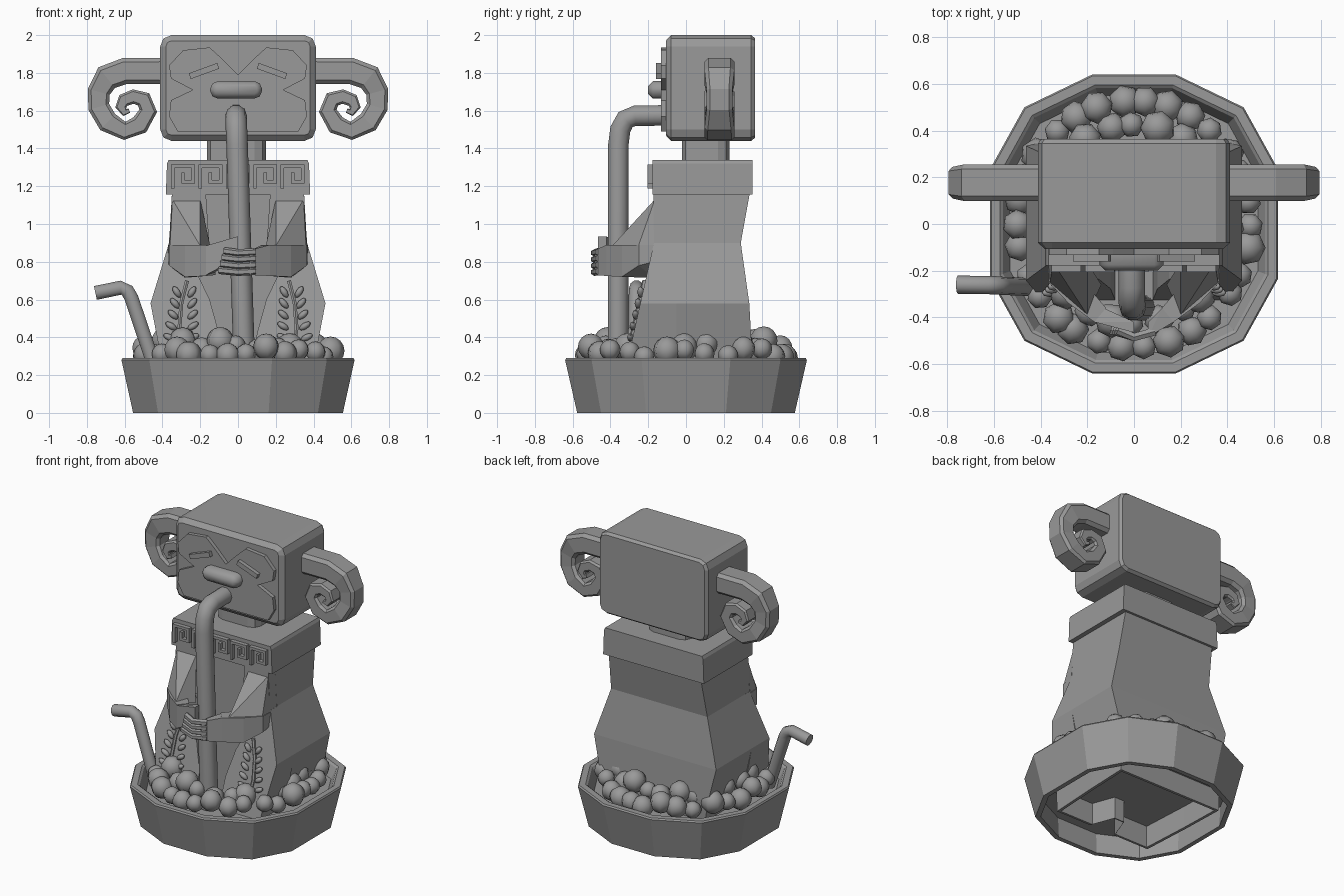
import bpy, bmesh, math, random
from mathutils import Vector, Matrix

if "Cube" in bpy.data.objects:
    bpy.data.objects.remove(bpy.data.objects["Cube"])

stone = bpy.data.materials.new("grey stone")
stone.use_nodes = True
GREY = (0.32, 0.32, 0.32, 1)
stone.diffuse_color = GREY
stone.node_tree.nodes["Principled BSDF"].inputs["Base Color"].default_value = GREY


def finish(name, bm, smooth=None):
    bmesh.ops.recalc_face_normals(bm, faces=bm.faces[:])
    mesh = bpy.data.meshes.new(name)
    bm.to_mesh(mesh)
    bm.free()
    mesh.materials.append(stone)
    ob = bpy.data.objects.new(name, mesh)
    bpy.context.collection.objects.link(ob)
    if smooth:
        bpy.ops.object.select_all(action='DESELECT')
        ob.select_set(True)
        bpy.context.view_layer.objects.active = ob
        bpy.ops.object.shade_smooth_by_angle(angle=math.radians(smooth))
    return ob


def loft(name, rings, smooth=None):
    bm = bmesh.new()
    rows = [[bm.verts.new(p) for p in ring] for ring in rings]
    n = len(rows[0])
    for a, b in zip(rows, rows[1:]):
        for i in range(n):
            j = (i + 1) % n
            bm.faces.new((a[i], a[j], b[j], b[i]))
    bm.faces.new(rows[0])
    bm.faces.new(rows[-1])
    return finish(name, bm, smooth)


def hull(name, points, s=1):
    bm = bmesh.new()
    for x, y, z in points:
        bm.verts.new((x * s, y, z))
    bmesh.ops.convex_hull(bm, input=bm.verts[:])
    bmesh.ops.delete(bm, geom=[v for v in bm.verts if not v.link_faces], context='VERTS')
    return finish(name, bm)


def add_box(bm, lo, hi):
    lo, hi = Vector(lo), Vector(hi)
    m = Matrix.Translation((lo + hi) / 2) @ Matrix.Diagonal((*(hi - lo), 1))
    bmesh.ops.create_cube(bm, size=1, matrix=m)


def box(name, lo, hi):
    bm = bmesh.new()
    add_box(bm, lo, hi)
    return finish(name, bm)


def sweep_rings(path, sections, ref):
    """Sections of (along ref, across path) pairs carried along a planar path."""
    pts, ref, rings = [Vector(p) for p in path], Vector(ref), []
    for i, p in enumerate(pts):
        t = (pts[min(i + 1, len(pts) - 1)] - pts[max(i - 1, 0)]).normalized()
        across = t.cross(ref).normalized()
        rings.append([p + ref * a + across * b for a, b in sections[i]])
    return rings


def circle(r, n):
    return [(r * math.cos(k * math.tau / n), r * math.sin(k * math.tau / n)) for k in range(n)]


def tube(name, path, r, ref, n=10):
    return loft(name, sweep_rings(path, [circle(r, n)] * len(path), ref), 40)


def rounded_rect(w, h, r):
    """Corner-rounded rectangle with half sizes w and h, two facets per corner."""
    pts = []
    for k, (sx, sz) in enumerate(((1, 1), (-1, 1), (-1, -1), (1, -1))):
        for step in range(3):
            a = math.radians(90 * k + 45 * step)
            pts.append((sx * (w - r) + r * math.cos(a), sz * (h - r) + r * math.sin(a)))
    return pts


# Twelve-sided bowl, hollow underneath, where the notched robe hem shows
quarter = [(.617, .235), (.47, .5), (.18, .64)]
half = quarter + [(-x, y) for x, y in reversed(quarter)]
rim = half + [(-x, -y) for x, y in half]
hem = [(.39, .05), (.4, .35), (.13, .35)]
hem = hem + [(-x, y) for x, y in reversed(hem)]
hem += [(-.37, -.31), (-.1, -.31), (-.04, -.15), (.04, -.15), (.1, -.31), (.37, -.31)]


def ring(outline, scale, z):
    return [(x * scale, y * scale, z) for x, y in outline]


loft("bowl", [ring(rim, .86, .21), ring(rim, .91, .28), ring(rim, .93, .29), ring(rim, .99, .29),
              ring(rim, 1, .28), ring(rim, .9, 0), ring(rim, .85, 0), ring(rim, .86, .14),
              ring(hem, 1, .14), ring(hem, .99, 0), ring(hem, .94, 0), ring(hem, .94, .15)])

# Balls heaped around the rim
random.seed(4)
bm = bmesh.new()
for count, reach, height in ((30, .83, .31), (24, .67, .345)):
    for k in range(count):
        a = math.tau * (k + random.uniform(-.15, .15)) / count
        r = random.choice((.055, .065, .07, .075))
        spot = (.6 * reach * math.cos(a), .635 * reach * math.sin(a), height + random.uniform(-.02, .04))
        m = Matrix.Translation(spot) @ Matrix.Rotation(random.random(), 4, 'Z')
        bmesh.ops.create_uvsphere(bm, u_segments=7, v_segments=8, radius=r, matrix=m)
finish("balls", bm, 80)

# Robe core with flared skirt
loft("robe_body", [[(-w, -.1, z), (w, -.1, z), (w, back, z), (-w, back, z)]
                   for z, w, back in ((.17, .38, .345), (.35, .41, .348), (.58, .463, .335),
                                      (.9, .365, .29), (1.16, .35, .337))])


def panel_y(z):
    return -.17 - (.9 - z) * .225


for s, side in ((1, "left"), (-1, "right")):
    # Skirt panel over the leg
    outline = [(.365, .9), (.463, .58), (.39, .2), (.08, .2), (.1, .42), (.15, .6), (.27, .85)]
    hull(side + "_skirt_panel", [(x, y, z) for x, z in outline for y in (panel_y(z), -.05)], s)

    # Shoulder, sleeve and forearm
    hull(side + "_shoulder", [(x, y, z) for x, z in ((.35, 1.16), (.17, 1.16), (.365, .88), (.15, .86))
                              for y in (-.172, -.05)], s)
    hull(side + "_sleeve", [(.347, -.165, 1.13), (.2, -.165, 1.13), (.368, -.17, .88), (.36, -.25, .89),
                            (.2, -.39, .885), (.14, -.26, .85)], s)
    hull(side + "_forearm", [(x, y, z) for x, y, low in ((.37, -.17, .8), (.28, -.17, .715), (.365, -.25, .78),
                                                         (.28, -.34, .72), (.17, -.42, .725), (.12, -.36, .73))
                             for z in (low, .89)], s)

    # Leaf branch on the skirt
    stem = [(s * x, panel_y(z) - .005, z) for x, z in ((.29, .3), (.31, .45), (.3, .58), (.27, .7))]
    tube(side + "_stem", stem, .012, (0, 1, 0), 6)
    bm = bmesh.new()
    for k in range(5):
        z = .4 + k * .06
        mid = .3 - .004 * k
        for d in (-1, 1):
            m = (Matrix.Translation((s * (mid + d * (.064 - k * .006)), panel_y(z) - .012, z))
                 @ Matrix.Rotation(-s * d * math.radians(25 + 8 * k), 4, 'Y')
                 @ Matrix.Diagonal((.034, .018, .017, 1)))
            bmesh.ops.create_uvsphere(bm, u_segments=8, v_segments=6, radius=1, matrix=m)
    finish(side + "_leaves", bm, 40)

    # Curled ear
    curl = [(.4, 1.81, .07), (.60, 1.81, .07), (.695, 1.775, .07), (.737, 1.70, .06), (.737, 1.62, .057),
            (.69, 1.54, .058), (.60, 1.493, .048), (.52, 1.525, .052), (.475, 1.60, .047), (.5, 1.66, .044),
            (.555, 1.675, .038), (.605, 1.655, .036), (.62, 1.62, .03), (.6, 1.59, .02), (.575, 1.6, .012)]
    sections = []
    for x, z, w in curl:
        d = .068 if x > .7 else .079
        c = w * .3
        sections.append([(d, w - c), (d - c, w), (c - d, w), (-d, w - c),
                         (-d, c - w), (c - d, -w), (d - c, -w), (d, c - w)])
    loft(side + "_ear", sweep_rings([(s * x, .177, z) for x, z, w in curl], sections, (0, 1, 0)))

    # Slit eye
    eye = box(side + "_eye", (-.08, -.025, -.016), (.08, .025, .016))
    eye.location = (s * .18, -.135, 1.81)
    eye.rotation_euler.y = s * math.radians(20)

# Hands around the drinking straw
hull("right_hand", [(-.17, -.42, .73), (-.17, -.42, .885), (-.13, -.36, .74), (-.13, -.36, .885),
                    (0, -.42, .82), (0, -.465, .82), (0, -.42, .935), (0, -.465, .935)])
hull("left_palm", [(.17, -.42, .725), (.17, -.42, .89), (.12, -.36, .73), (.12, -.36, .885),
                   (.06, -.485, .73), (.06, -.485, .86), (.06, -.42, .73), (.06, -.42, .86)])
for k in range(4):
    z = .745 + k * .034
    tube("left_finger_%d" % (k + 1), [(.09, -.46, z + .005), (0, -.485, z), (-.1 + .01 * k, -.455, z + .01)],
         .02, (0, 0, 1), 6)

# Collar with raised key pattern
loft("collar", [[(-w, -.177, z), (w, -.177, z), (w, .352, z), (-w, .352, z)]
                for z, w in ((1.155, .382), (1.32, .376), (1.34, .367))])
key = [(0, 0), (0, 4), (4, 4), (4, 1), (2, 1), (2, 2.5)]
step, bar = .027, .009
bm = bmesh.new()
for k in range(5):
    x0, z0 = -.345 + k * .145, 1.197
    for (ax, az), (bx, bz) in zip(key, key[1:]):
        xs, zs = sorted((ax, bx)), sorted((az, bz))
        add_box(bm, (x0 + xs[0] * step - bar, -.205, z0 + zs[0] * step - bar),
                (x0 + xs[1] * step + bar, -.17, z0 + zs[1] * step + bar))
finish("collar_key_pattern", bm)

# Neck and head
neck = rounded_rect(.155, .125, .06)
loft("neck", [[(x - .008, y + .105, z) for x, y in neck] for z in (1.32, 1.47)])
loft("head", [[(x, y, z + 1.72) for x, z in rounded_rect(.412 - inset, .28 - inset, .06 - inset)]
              for y, inset in ((-.107, .03), (-.08, 0), (.345, 0), (.364, .015))])

# Heart-shaped face plate
cheek = [(.09, 1.88), (.15, 1.935), (.29, 1.92), (.365, 1.84), (.355, 1.77), (.24, 1.71),
         (.355, 1.655), (.365, 1.57), (.32, 1.49)]
face = [(0, 1.79)] + cheek + [(-x, z) for x, z in reversed(cheek)]
loft("face_plate", [[(x, y, z) for x, z in face] for y in (-.1, -.133)])

# Flat muzzle
loft("muzzle", [[(x - .01, y, z + 1.71) for x, z in rounded_rect(.137 - inset, .046 - inset, .04 - inset)]
                for y, inset in ((-.12, 0), (-.175, 0), (-.2, .025))], 50)

# Drinking straw and the spare one in the bowl
tube("drinking_straw", [(-.01, -.11, 1.575), (-.01, -.27, 1.573), (-.01, -.32, 1.553), (-.008, -.348, 1.5),
                        (-.005, -.358, 1.42), (.035, -.36, .22)], .057, (1, 0, 0))
tube("spare_straw", [(-.44, -.27, .24), (-.565, -.265, .61), (-.585, -.263, .645), (-.62, -.262, .663),
                     (-.755, -.26, .635)], .039, (0, 1, 0))
